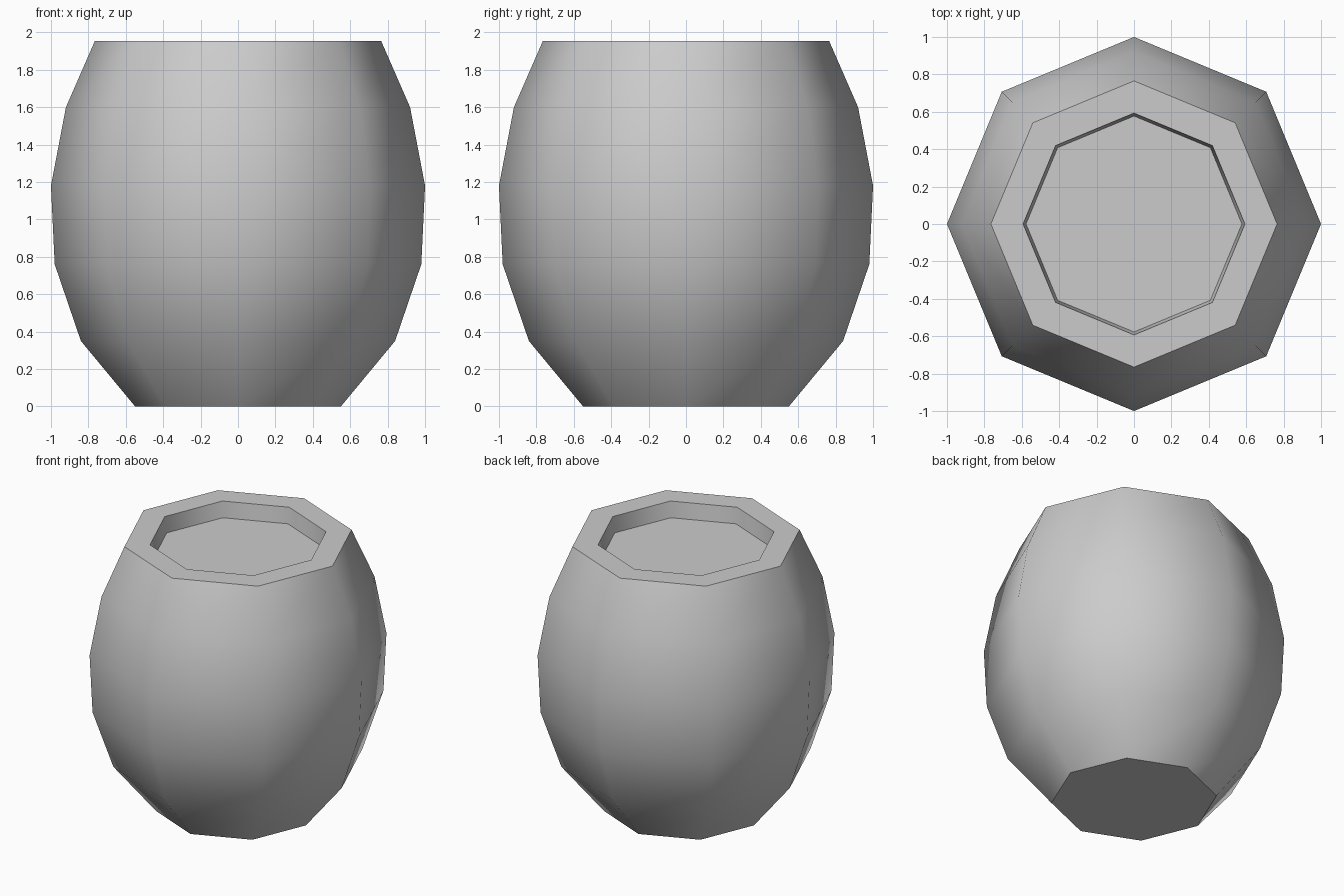
import bpy
import bmesh
import math

default = bpy.data.objects.get("Cube")
if default:
    bpy.data.objects.remove(default, do_unlink=True)

# Single matte grey
grey = bpy.data.materials.new("plain_grey")
grey.use_nodes = True
colour = (0.6, 0.6, 0.6, 1.0)
grey.diffuse_color = colour
grey.node_tree.nodes["Principled BSDF"].inputs["Base Color"].default_value = colour

SIDES = 8
# Radius and height: outer wall from base to rim, then the recessed lid
PROFILE = [(0.55, 0), (0.84, 0.35), (0.98, 0.76), (1.0, 1.18), (0.92, 1.6),
           (0.765, 1.955), (0.593, 1.955), (0.577, 1.84)]


def lathe(name, profile, sides, material):
    """Revolve a profile into a closed solid with flat ends."""
    bm = bmesh.new()
    rings = []
    for radius, height in profile:
        angles = [math.tau * i / sides for i in range(sides)]
        rings.append([bm.verts.new((radius * math.cos(a), radius * math.sin(a), height))
                      for a in angles])
    for low, high in zip(rings, rings[1:]):
        for i in range(sides):
            j = (i + 1) % sides
            bm.faces.new((low[i], low[j], high[j], high[i]))
    bm.faces.new(rings[0][::-1])
    bm.faces.new(rings[-1])
    mesh = bpy.data.meshes.new(name)
    bm.to_mesh(mesh)
    bm.free()
    mesh.materials.append(material)
    obj = bpy.data.objects.new(name, mesh)
    bpy.context.collection.objects.link(obj)
    return obj


# Barrel body, smooth around the staves with crisp rim and lid edges
barrel = lathe("barrel", PROFILE, SIDES, grey)
bpy.ops.object.select_all(action="DESELECT")
barrel.select_set(True)
bpy.context.view_layer.objects.active = barrel
bpy.ops.object.shade_smooth_by_angle(angle=math.radians(50))
